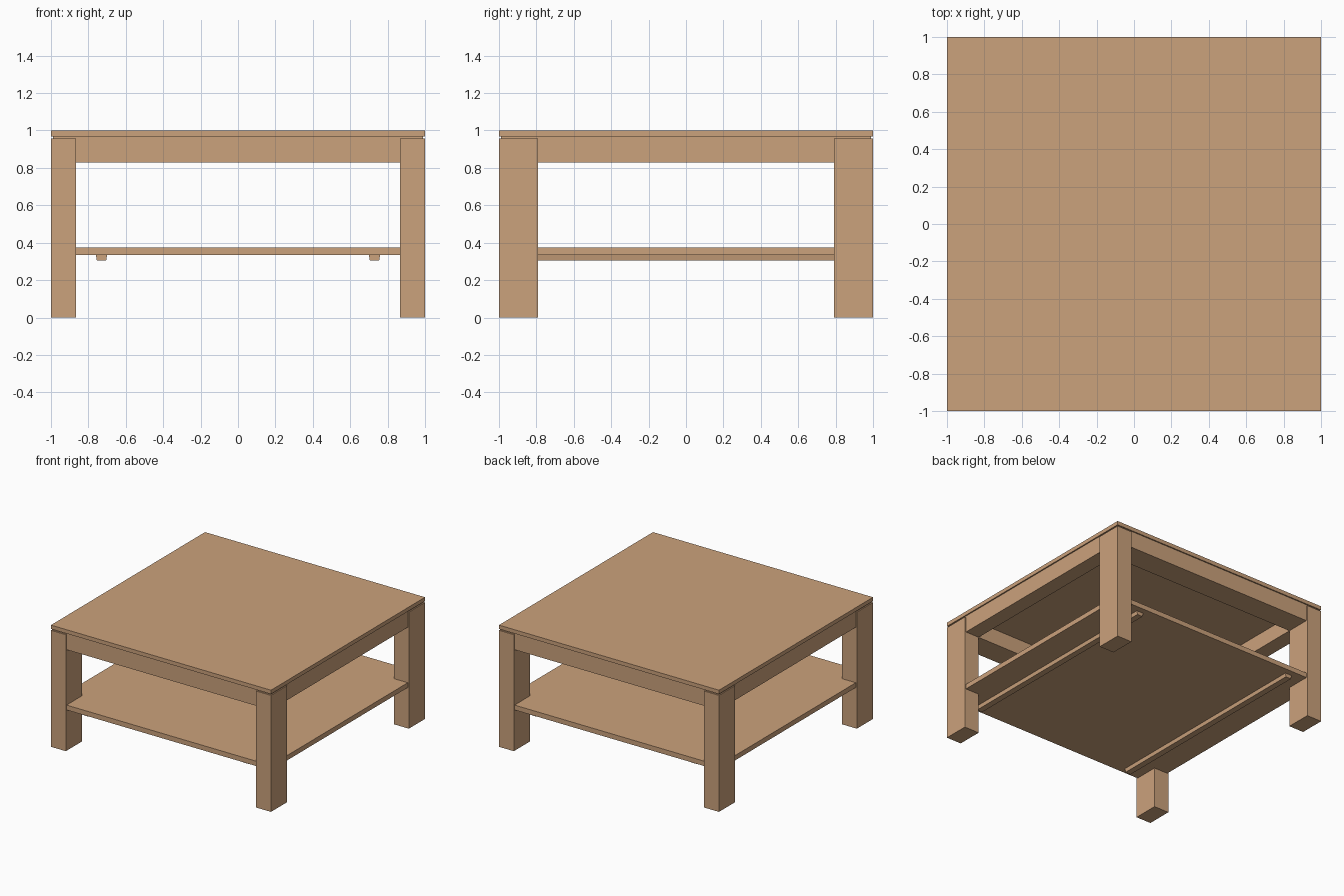
import bpy, bmesh

if "Cube" in bpy.data.objects:
    bpy.data.objects.remove(bpy.data.objects["Cube"])

wood = bpy.data.materials.new("light_oak")
wood.diffuse_color = (0.6, 0.36, 0.2, 1)
wood.use_nodes = True
wood.node_tree.nodes["Principled BSDF"].inputs["Base Color"].default_value = wood.diffuse_color


def prism(name, pts, z0, z1):
    """Extrude a flat outline upward from z0 to z1."""
    bm = bmesh.new()
    face = bm.faces.new([bm.verts.new((x, y, z0)) for x, y in pts])
    new = bmesh.ops.extrude_face_region(bm, geom=[face])["geom"]
    top = [v for v in new if isinstance(v, bmesh.types.BMVert)]
    bmesh.ops.translate(bm, verts=top, vec=(0, 0, z1 - z0))
    bmesh.ops.recalc_face_normals(bm, faces=bm.faces)
    me = bpy.data.meshes.new(name)
    bm.to_mesh(me)
    bm.free()
    me.materials.append(wood)
    ob = bpy.data.objects.new(name, me)
    bpy.context.collection.objects.link(ob)
    return ob


def box(name, x0, x1, y0, y1, z0, z1):
    return prism(name, [(x0, y0), (x1, y0), (x1, y1), (x0, y1)], z0, z1)


LX, LY = 0.865, 0.79   # inner faces of the legs
E = 0.99               # slightly recessed outer faces

# Table top and the recessed spacer that makes the shadow gap
box("table_top", -1, 1, -1, 1, 0.968, 1.0)
box("top_spacer", -E, E, -E, E, 0.957, 0.968)

# Legs
for sx, side in ((-1, "left"), (1, "right")):
    for sy, end in ((-1, "front"), (1, "back")):
        xs = sorted((sx * LX, sx))
        ys = sorted((sy * LY, sy))
        box(f"{end}_{side}_leg", *xs, *ys, 0, 0.957)

# Aprons between the legs
for s, end, side in ((-1, "front", "left"), (1, "back", "right")):
    box(f"{end}_apron", -LX, LX, *sorted((s * LY, s * E)), 0.83, 0.957)
    box(f"{side}_apron", *sorted((s * LX, s * E)), -LY, LY, 0.83, 0.957)

# Lower shelf, notched around the legs
prism("lower_shelf", [
    (-LX, -E), (LX, -E), (LX, -LY), (E, -LY), (E, LY), (LX, LY),
    (LX, E), (-LX, E), (-LX, LY), (-E, LY), (-E, -LY), (-LX, -LY)],
    0.335, 0.375)

# Tapered battens under the shelf
for s, side in ((-1, "left"), (1, "right")):
    batten = box(f"{side}_batten", s * 0.73 - 0.03, s * 0.73 + 0.03,
                 -0.94, 0.94, 0.305, 0.335)
    for v in batten.data.vertices:
        if v.co.z < 0.32:
            v.co.x += 0.005 if v.co.x < s * 0.73 else -0.005
